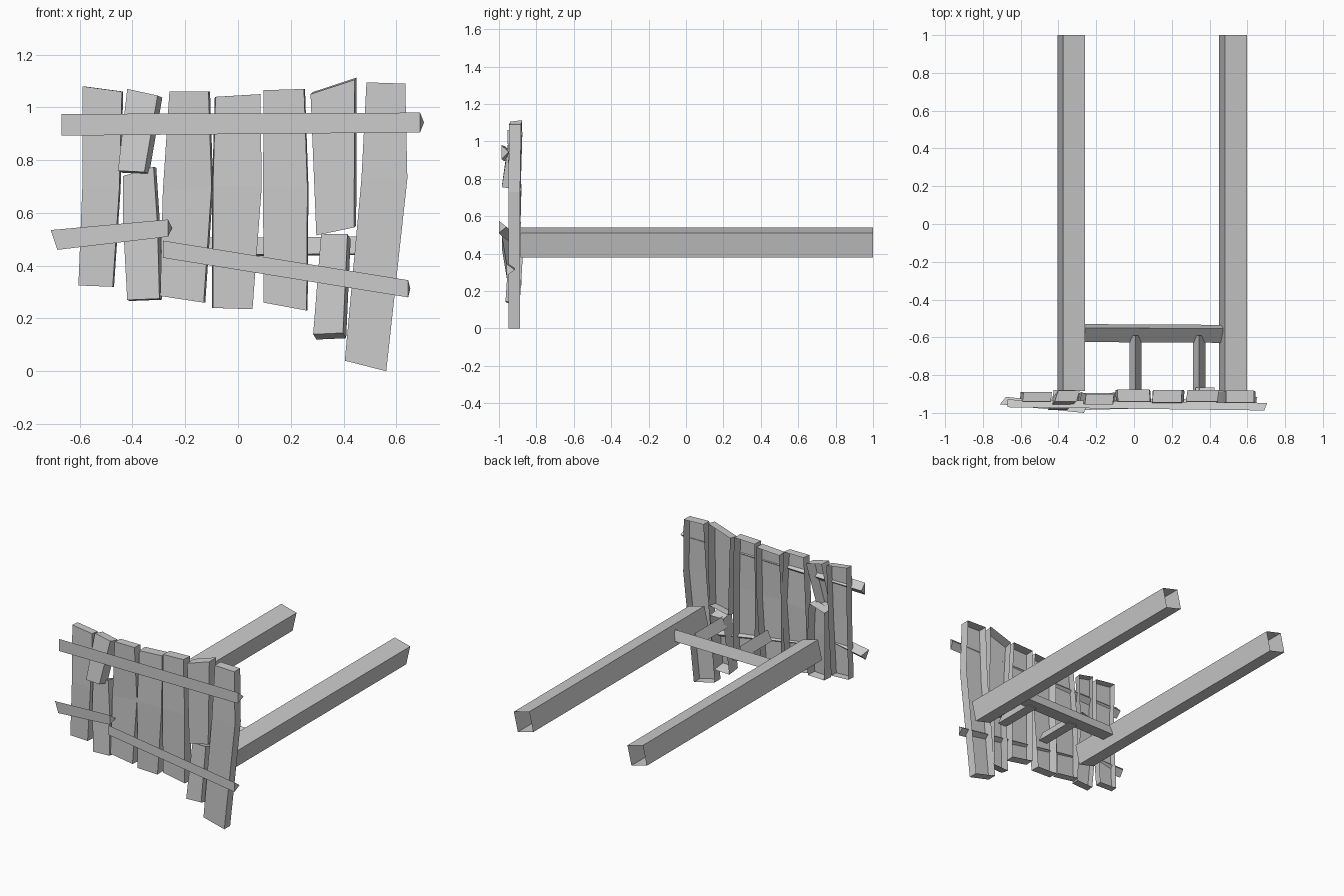
import bpy, bmesh


def build(name, verts, faces):
    me = bpy.data.meshes.new(name)
    me.from_pydata(verts, [], faces)
    bm = bmesh.new()
    bm.from_mesh(me)
    bmesh.ops.recalc_face_normals(bm, faces=bm.faces[:])
    bm.to_mesh(me)
    bm.free()
    ob = bpy.data.objects.new(name, me)
    bpy.context.collection.objects.link(ob)
    return ob


def plank(name, rows, back=(0, 0.06, 0)):
    """Open-backed board; rows from top to bottom: (x left, z left, x right, z right, front y)."""
    outline = [(xl, y, zl) for xl, zl, xr, zr, y in rows]
    outline += [(xr, y, zr) for xl, zl, xr, zr, y in reversed(rows)]
    n, k = len(outline), len(rows)
    rear = [tuple(a + b for a, b in zip(p, back)) for p in outline]
    faces = [(i, (i + 1) % n, (i + 1) % n + n, i + n) for i in range(n)]
    faces += [(i, i + 1, n - 2 - i, n - 1 - i) for i in range(k - 1)]
    build(name, outline + rear, faces)


def prism(name, start, end, caps=(True, True)):
    """Straight bar between two matching end sections."""
    n = len(start)
    faces = [(i, (i + 1) % n, (i + 1) % n + n, i + n) for i in range(n)]
    if caps[0]:
        faces.append(tuple(range(n)))
    if caps[1]:
        faces.append(tuple(range(n, 2 * n)))
    build(name, start + end, faces)


def rail(name, left, right, ridge=0.04):
    """Triangular batten; ends: (x top, z top, x bottom, z bottom, front y, ridge x shift)."""
    def section(e):
        xt, zt, xb, zb, y, dx = e
        return [(xt, y, zt), (xb, y, zb), ((xt + xb) / 2 + dx, y + ridge, (zt + zb) / 2)]
    prism(name, section(left), section(right))


# Upright boards, left to right
plank("board_1", [(-0.59, 1.08, -0.44, 1.06, -0.94), (-0.59, 0.70, -0.45, 0.69, -0.945),
                  (-0.605, 0.325, -0.475, 0.32, -0.94)], (0.005, 0.05, 0))
plank("board_2_broken_top", [(-0.42, 1.07, -0.305, 1.045, -0.94),
                             (-0.455, 0.76, -0.355, 0.755, -0.985)], (0.018, 0.058, -0.008))
plank("board_2_broken_bottom", [(-0.435, 0.74, -0.32, 0.775, -0.94), (-0.435, 0.55, -0.305, 0.55, -0.945),
                                (-0.42, 0.27, -0.298, 0.275, -0.96)], (0.01, 0.06, -0.004))
plank("board_3", [(-0.26, 1.06, -0.112, 1.06, -0.955), (-0.285, 0.68, -0.10, 0.70, -0.945),
                  (-0.295, 0.285, -0.13, 0.26, -0.95)], (0.006, 0.055, 0))
plank("board_4", [(-0.085, 1.04, 0.085, 1.05, -0.94), (-0.095, 0.70, 0.09, 0.70, -0.95),
                  (-0.095, 0.24, 0.055, 0.235, -0.945)], (-0.003, 0.065, 0))
plank("board_5", [(0.097, 1.065, 0.25, 1.07, -0.945), (0.095, 0.70, 0.263, 0.70, -0.95),
                  (0.097, 0.26, 0.26, 0.23, -0.945)], (0.004, 0.065, 0))
plank("board_6_broken_top", [(0.275, 1.05, 0.442, 1.105, -0.94),
                             (0.297, 0.515, 0.44, 0.545, -0.95)], (0.008, 0.062, 0.008))
plank("board_6_broken_bottom", [(0.315, 0.52, 0.415, 0.52, -0.94),
                                (0.285, 0.14, 0.398, 0.145, -0.965)], (0.012, 0.075, -0.02))
plank("board_7", [(0.487, 1.095, 0.634, 1.09, -0.945), (0.468, 0.73, 0.642, 0.73, -0.95),
                  (0.405, 0.04, 0.562, 0.0, -0.95)], (0, 0.063, 0))

# Battens across the front
rail("upper_batten", (-0.67, 0.975, -0.67, 0.893, -0.97, 0), (0.69, 0.98, 0.69, 0.905, -0.987, 0.015))
rail("lower_batten_left", (-0.71, 0.535, -0.685, 0.46, -0.955, 0.02), (-0.265, 0.575, -0.265, 0.51, -1.0, 0.015))
rail("lower_batten_right", (-0.285, 0.495, -0.285, 0.43, -0.985, 0), (0.645, 0.345, 0.645, 0.28, -0.96, 0.008), 0.045)

# Two long beams, slightly rolled, open at the far end
for side, cx in (("left", -0.332), ("right", 0.524)):
    corners = [(-0.043, 0.54), (0.073, 0.51), (0.043, 0.38), (-0.073, 0.41)]
    prism(side + "_beam", [(cx + x, -0.885, z) for x, z in corners],
          [(cx + x, 1.0, z) for x, z in corners], (True, False))

# Crossbar between the beams
cross = [(-0.625, 0.44), (-0.55, 0.505), (-0.53, 0.435)]
prism("crossbar", [(-0.27, y, z) for y, z in cross], [(0.47, y - 0.004, z + 0.005) for y, z in cross])

# Short struts from boards to crossbar
for i, cx in enumerate((0.008, 0.345)):
    tri = [(-0.033, 0.435), (0.0, 0.505), (0.033, 0.435)]
    prism("strut_%d" % (i + 1), [(cx + x, -0.89, z) for x, z in tri], [(cx + x, -0.59, z) for x, z in tri])
